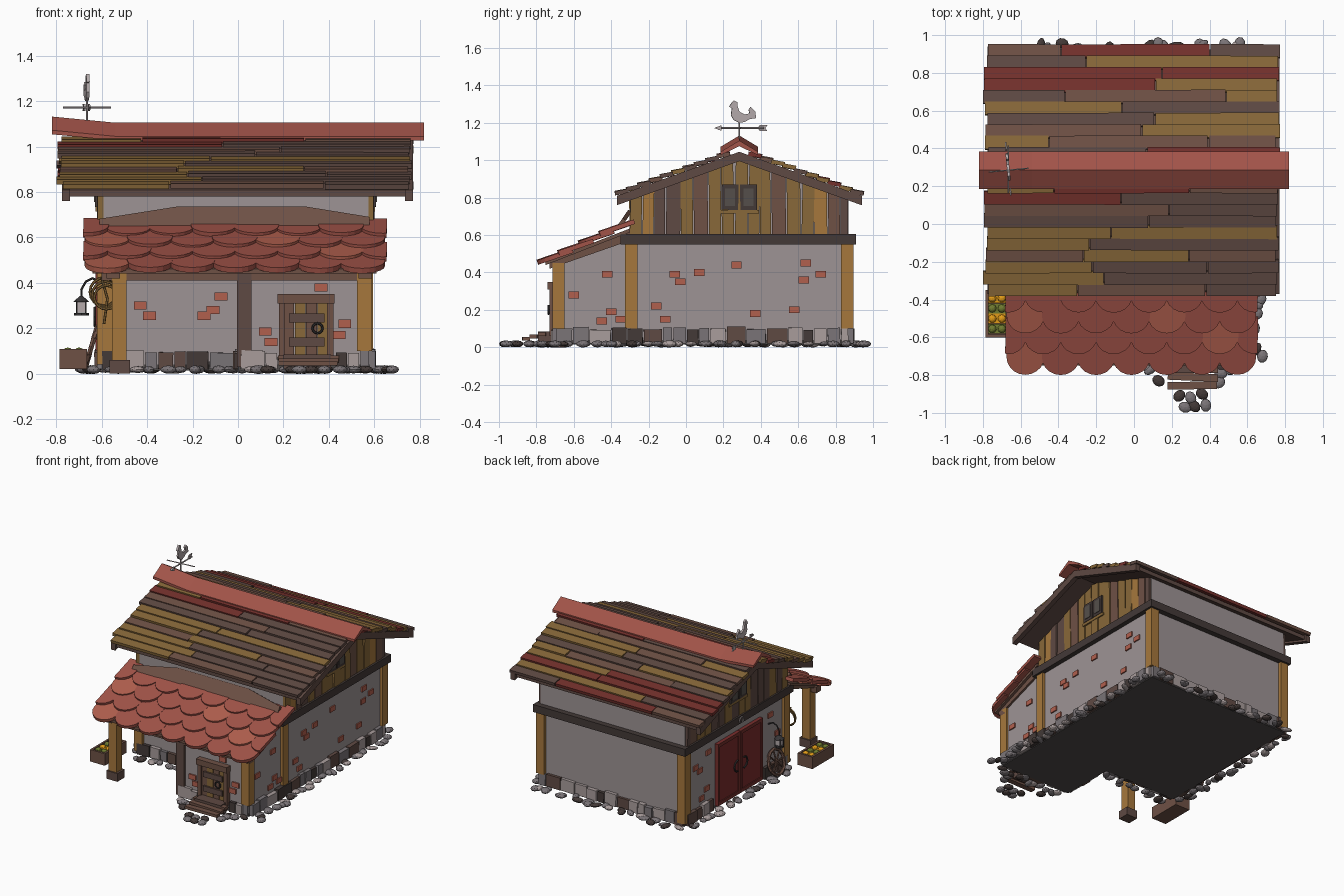
import bpy, bmesh, random
from math import sin, cos, pi, atan
from mathutils import Matrix, Vector, Euler

if "Cube" in bpy.data.objects:
    bpy.data.objects.remove(bpy.data.objects["Cube"])

random.seed(4)
R = random.uniform
COL = dict(wall='9C9293', tan='A5773F', ochre='87683C', brown='6E5247', umber='5F4B45', dark='453C3A',
           red='A0544A', maroon='743430', brick='B0604F', grey='7A7477', pale='A89C9B', iron='3A3839',
           soil='504C4B', metal='B4AAAB', yellow='E09A1E', green='6F7A34', door='7A3030', glass='55504C')
G = {}


def grp(part, col):
    return G.setdefault((part, col), bmesh.new())


def box(part, col, lo, hi, rot=(0, 0, 0)):
    lo, hi = Vector(lo), Vector(hi)
    M = Matrix.Translation((lo + hi) / 2) @ Euler(rot).to_matrix().to_4x4() @ Matrix.Diagonal((*(hi - lo), 1))
    bmesh.ops.create_cube(grp(part, col), size=1, matrix=M)


def loft(part, col, rings):
    bm = grp(part, col)
    vs = [[bm.verts.new(p) for p in r] for r in rings]
    n = len(vs[0])
    for a, b in zip(vs, vs[1:]):
        for i in range(n):
            bm.faces.new((a[i], a[(i + 1) % n], b[(i + 1) % n], b[i]))
    bm.faces.new(vs[0][::-1])
    bm.faces.new(vs[-1])


def prism(part, col, pts, axis, lo, hi, M=Matrix()):
    f = {'x': lambda p, t: (t, *p), 'y': lambda p, t: (p[0], t, p[1]), 'z': lambda p, t: (*p, t)}[axis]
    loft(part, col, [[M @ Vector(f(p, t)) for p in pts] for t in (lo, hi)])


def rod(part, col, pts, r, n=6):
    for a, b in zip(pts, pts[1:]):
        a, b = Vector(a), Vector(b)
        M = Matrix.Translation((a + b) / 2) @ (b - a).to_track_quat('Z', 'Y').to_matrix().to_4x4()
        bmesh.ops.create_cone(grp(part, col), cap_ends=True, segments=n, radius1=r, radius2=r,
                              depth=(b - a).length + r * .5, matrix=M)


def arc(c, r, a0=0, a1=2 * pi, plane='yz', n=16, lean=0):
    out = []
    for i in range(n + 1):
        a = a0 + (a1 - a0) * i / n
        u, v = r * cos(a), r * sin(a)
        out.append((c[0] + lean * v, c[1] + u, c[2] + v) if plane == 'yz' else (c[0] + u, c[1], c[2] + v))
    return out


def stone(part, col, c, s):
    M = Matrix.Translation(c) @ Matrix.Rotation(R(0, 3), 4, 'Z') @ Matrix.Diagonal((*s, 1))
    bmesh.ops.create_icosphere(grp(part, col), subdivisions=2, radius=1, matrix=M)


STONES = ['grey', 'pale', 'dark', 'umber']
Y0, SL = .285, .36                      # ridge position and roof slope
under = lambda y: 1.01 - SL * abs(y - Y0)

# Floor, main body, side room
prism('floor', 'soil', [(-.6, .88), (-.6, -.3), (0, -.3), (0, -.7), (.58, -.7), (.58, .88)], 'z', .015, .04)
prism('house_walls', 'wall', [(-.3, .03), (.87, .03), (.87, under(.87)), (Y0, 1.01), (-.3, under(-.3))], 'x', -.6, .575)
prism('room_walls', 'wall', [(-.695, .03), (-.29, .03), (-.29, .6), (-.695, .44)], 'x', .01, .575)

# Corner posts and beams
for x0, y0, z0, z1 in [(.525, -.715, .1, .45), (.53, -.325, .1, .56), (.53, .83, .1, .56), (-.62, .83, .04, .56),
                       (-.62, -.325, .04, .56), (-.555, -.715, .06, .46)]:
    box('post', 'tan', (x0, y0, z0), (x0 + .065, y0 + .065, z1))
box('room_post', 'umber', (-.005, -.715, .03), (.06, -.65, .45))
box('post_base', 'umber', (-.565, -.725, 0), (-.475, -.64, .06))
for x in (-.63, .55):
    box('side_beam', 'dark', (x, -.35, .55), (x + .06, .91, .605))
for y in (-.335, .855):
    box('cross_beam', 'dark', (-.63, y, .55), (.61, y + .055, .605))
for x in (-.58, .53):
    prism('porch_rafter', 'brown', [(-.73, .42), (-.3, .57), (-.3, .62), (-.73, .46)], 'x', x, x + .06)
box('porch_beam', 'brown', (-.6, -.715, .41), (.59, -.66, .455))

# Gable planks and shuttered windows on both ends
for xa, xb in ((-.615, -.595), (.57, .592)):
    y = -.3
    while y < .86:
        w = min(R(.06, .09), .87 - y)
        t, e = R(-.006, .006), R(0, .008)
        prism('gable_plank', random.choice(['tan', 'ochre', 'umber', 'brown', 'ochre']),
              [(y, .6), (y + w - .005, .6), (y + w - .005 + t, under(y + w)), (y + t, under(y))], 'x', xa - e, xb + e)
        y += w
    box('window_frame', 'ochre', (xa - .012, .175, .715), (xb + .012, .39, .735))
    for y in (.19, .29):
        box('shutter_frame', 'dark', (xa - .015, y, .735), (xb + .015, y + .09, .87), (R(-.04, .04), 0, 0))
        box('window_pane', 'glass', (xa - .019, y + .018, .755), (xb + .019, y + .072, .85))

# Main roof: deck, bargeboards, overlapping planks
def vband(d, top, th):
    return [(Y0 - d, top - SL * d), (Y0, top), (Y0 + d, top - SL * d),
            (Y0 + d, top - th - SL * d), (Y0, top - th), (Y0 - d, top - th - SL * d)]


prism('roof_deck', 'umber', vband(.64, 1.04, .03), 'x', -.75, .74)
for x in (-.775, .735):
    prism('bargeboard', 'umber', vband(.655, 1.045, .05), 'x', x, x + .035)
ang = atan(SL)
for s in (-1, 1):
    for i in range(10):
        d = .085 + i * .0605
        z = 1.05 - SL * d + .008
        cuts = [-.8 + R(0, .03)] + random.choice([[R(-.3, .3)], [R(-.5, -.2), R(.2, .5)], [R(-.2, .2)]]) + [.785 - R(0, .035)]
        for a, b in zip(cuts, cuts[1:]):
            c = random.choice(['brown', 'umber', 'umber', 'brown', 'ochre', 'maroon'])
            j = R(-.004, .004)
            box('roof_plank', c, (a, Y0 + s * d - .036, z - .011 + j), (b - .006, Y0 + s * d + .036, z + .011 + j),
                (-s * (ang - .16), 0, R(-.004, .004)))

# Ridge cap with lifted left end
loft('ridge_cap', 'red', [[(x, Y0 + u, p + v) for u, v in ((-.1, -.06), (0, 0), (.1, -.06), (.1, -.078), (0, -.03), (-.1, -.078))]
                          for x, p in ((-.82, 1.132), (-.54, 1.105), (.82, 1.105))])

# Porch roof: underlay, scalloped tiles, flashing board
prism('porch_deck', 'brown', [(-.75, .44), (-.3, .615), (-.3, .635), (-.75, .46)], 'x', -.64, .61)
for row in range(4):
    y = -.79 + row * .11
    M = Matrix.Translation((0, y, .44 + row * .051)) @ Matrix.Rotation(.33, 4, 'X')
    for k in range(7 + row % 2):
        cx = -.575 + .187 * k - .0935 * (row % 2)
        shape = [(cx - .1, .2), *[(cx - .1 * cos(pi * i / 10), .1 - .1 * sin(pi * i / 10)) for i in range(11)], (cx + .1, .2)]
        shape = [(max(-.68 - .0005 * i, min(.65 + .0005 * i, u)), v) for i, (u, v) in enumerate(shape)]
        prism('porch_tile', 'red' if R(0, 1) < .6 else 'brick' if R(0, 1) < .1 else 'red', shape, 'z', 0, .024,
              M @ Matrix.Translation((0, 0, R(0, .006))))
M = Matrix.Translation((0, -.365, .635)) @ Matrix.Rotation(-.6, 4, 'X')
prism('flashing_board', 'brown', [(-.61, 0), (.58, 0), (.58, .06), (.3, .115), (-.27, .115), (-.61, .05)], 'y', -.01, .012, M)

# Exposed bricks
for y, z in [(-.6, .28), (-.42, .39), (-.4, .19), (-.45, .14), (-.35, .15), (-.11, .15), (-.16, .22), (-.06, .39), (-.03, .35),
             (.07, .4), (.27, .44), (.37, .18), (.58, .2), (.63, .36), (.64, .45), (.72, .39)]:
    box('brick', 'brick', (.56, y - .028, z - .018), (.584, y + .028, z + .018))
for y, z in [(.75, .4), (.7, .36), (.62, .2), (.68, .15), (.6, .46), (-.12, .46), (-.2, .3)]:
    box('brick', 'brick', (-.609, y - .028, z - .018), (-.59, y + .028, z + .018))
for x, z, y in [(-.43, .3, -.3), (-.39, .255, -.3), (-.15, .255, -.3), (-.11, .28, -.3), (-.075, .34, -.3), (.12, .185, -.695),
                (.145, .14, -.695), (.365, .38, -.695), (.47, .22, -.695), (.445, .17, -.695)]:
    box('brick', 'brick', (x - .028, y - .01, z - .018), (x + .028, y + .01, z + .018))

# Plinth blocks and loose stones around the L-shaped outline
for a, b, n, skip in [((.58, .87), (-.6, .87), (0, 1), None), ((-.6, .87), (-.6, -.3), (-1, 0), (.35, .87)),
                      ((-.6, -.3), (0, -.3), (0, -1), None), ((.01, -.3), (.01, -.695), (-1, 0), None),
                      ((.01, -.695), (.58, -.695), (0, -1), (.16, .43)), ((.575, -.695), (.575, .87), (1, 0), None)]:
    a, b, n = Vector(a), Vector(b), Vector(n)
    L, u, t = (b - a).length, (b - a).normalized(), 0
    while t < L - .01:
        w = min(R(.05, .12), L - t)
        c = a + u * (t + w / 2)
        if not (skip and skip[0] < t + w / 2 < skip[1]):
            h = u * (w / 2 - .003)
            h = Vector((abs(h.x), abs(h.y))) + Vector((abs(n.x), abs(n.y))) * R(.018, .032)
            box('plinth_block', random.choice(STONES), (*(c - h), .02), (*(c + h), R(.09, .11)), (R(-.03, .03), R(-.03, .03), R(-.04, .04)))
        if n.x * 1 != -1 or a.x < 0:
            for q in range(2 if w > .08 else 1):
                p = a + u * (t + w * R(.2, .8)) + n * R(.03, .085)
                stone('loose_stone', random.choice(['grey', 'grey', 'dark', 'pale']), (*p, .018), (R(.025, .045), R(.02, .035), R(.013, .02)))
        t += w
for x, y in [(-.38, .955), (.13, .955), (.56, .955), (.32, -.965), (.27, -.97), (.24, -.91), (.3, -.92), (.36, -.9), (.38, -.96),
             (.13, -.83), (.45, -.84), (.46, -.79), (.68, -.7), (.67, -.4)]:
    stone('loose_stone', random.choice(['grey', 'dark']), (x, y, .018), (.035, .029, .018))

# Front door with frame, bands, ring and steps
for i in range(4):
    box('front_door_plank', ('brown', 'ochre')[i % 2], (.2 + i * .05, -.715, .07), (.247 + i * .05, -.69, .31))
for x in (.18, .392):
    box('front_door_jamb', 'brown', (x, -.73, .06), (x + .028, -.69, .32))
box('front_door_lintel', 'brown', (.175, -.74, .308), (.425, -.69, .35))
for z in (.12, .225):
    box('front_door_band', 'umber', (.225, -.728, z), (.38, -.7, z + .04))
rod('door_ring', 'iron', arc((.35, -.735, .2), .022, plane='xz', n=12), .005)
box('step', 'umber', (.2, -.79, .02), (.41, -.7, .085))
for i in range(3):
    box('step_board', 'brown', (.17 + R(0, .02), -.875 + i * .045, .035 + i * .012), (.43 + R(0, .02), -.835 + i * .045, .055 + i * .012), (0, 0, R(-.05, .05)))

# Double barn door on the left side
for y in (0, .262):
    box('barn_door', 'door', (-.62, y, .035), (-.59, y + .258, .49))
    for a in (0, .238):
        box('barn_door_stile', 'maroon', (-.627, y + a, .035), (-.6, y + a + .02, .49))
    for z in (.035, .465):
        box('barn_door_rail', 'maroon', (-.627, y, z), (-.6, y + .258, z + .025))
for s in (-1, 1):
    rod('barn_door_handle', 'iron', arc((-.63, .26 + s * .035, .25), .04, pi / 2 if s < 0 else -pi / 2, pi * 1.5 if s < 0 else pi / 2, n=8), .006)
rod('horseshoe', 'pale', arc((-.635, .26, .575), .022, -pi * .3, pi * 1.3, n=10), .005)

# Lantern on a bracket
lx, ly = -.69, -.1
rod('lantern_hook', 'iron', [(-.6, ly, .4), (-.64, ly, .42), (-.67, ly, .405), (lx, ly, .37), (lx, ly, .34)], .005)
box('lantern_glass', 'metal', (lx - .018, ly - .018, .27), (lx + .018, ly + .018, .315))
for z, h, r1, r2 in ((.262, .012, .033, .033), (.328, .026, .036, .008)):
    bmesh.ops.create_cone(grp('lantern_cap', 'iron'), cap_ends=True, segments=8, radius1=r1, radius2=r2, depth=h, matrix=Matrix.Translation((lx, ly, z)))
for sx in (-.02, .02):
    for sy in (-.02, .02):
        rod('lantern_bar', 'iron', [(lx + sx, ly + sy, .262), (lx + sx, ly + sy, .32)], .004)

# Rope coil on the corner post and spoked wheel leaning on the wall
for k in range(3):
    rod('rope_coil', 'ochre', arc((-.59 + .005 * k, -.345 - .01 * k, .36 - .012 * k), .062 - .005 * k, plane='xz'), .006)
rod('rope_coil', 'ochre', [(-.6, -.36, .42), (-.575, -.36, .33), (-.59, -.36, .22)], .006)
rod('wheel_rim', 'brown', arc((-.645, -.13, .12), .085, lean=.3), .012)
for a in range(4):
    rod('wheel_spoke', 'brown', [arc((-.645, -.13, .12), .085, a * pi / 4 + k, a * pi / 4 + k + 1, lean=.3)[0] for k in (0, pi)], .006)

# Produce crate
box('crate_floor', 'brown', (-.775, -.59, .02), (-.675, -.36, .075))
for lo, hi in [((-.785, -.6), (-.77, -.35)), ((-.68, -.6), (-.665, -.35)), ((-.785, -.6), (-.665, -.585)), ((-.785, -.365), (-.665, -.35))]:
    box('crate_side', 'brown', (*lo, .02), (*hi, .108))
for i, c in enumerate(['green', 'yellow', 'green', 'yellow']):
    y = -.581 + i * .054
    box('produce', c, (-.77, y, .07), (-.68, y + .052, .098))
    for x in (-.75, -.7):
        stone('produce', c, (x, y + .026, .097), (.022, .022, .018))

# Weathervane
vx, vy = -.665, Y0
rod('vane_pole', 'metal', [(vx, vy, 1.09), (vx, vy, 1.22)], .005)
rod('vane_cross', 'metal', [(vx - .105, vy - .01, 1.172), (vx + .105, vy + .01, 1.172)], .004)
rod('vane_arrow', 'metal', [(vx, vy - .12, 1.172), (vx, vy + .13, 1.172)], .005)
M = Matrix.Translation((vx, vy, 0)) @ Matrix.Rotation(.1, 4, 'Z')
prism('vane_arrow_tip', 'metal', [(-.135, 1.172), (-.095, 1.187), (-.095, 1.157)], 'x', -.004, .004, M)
prism('vane_arrow_tail', 'metal', [(.14, 1.172), (.15, 1.187), (.11, 1.187), (.1, 1.172), (.11, 1.157), (.15, 1.157)], 'x', -.004, .004, M)
prism('vane_rooster', 'metal', [(0, 1.2), (.03, 1.205), (.055, 1.22), (.09, 1.225), (.085, 1.26), (.06, 1.285), (.05, 1.27), (.055, 1.25),
                                (.03, 1.245), (0, 1.26), (-.01, 1.29), (-.01, 1.31), (-.03, 1.32), (-.043, 1.305), (-.055, 1.285),
                                (-.04, 1.28), (-.045, 1.24), (-.03, 1.215)], 'x', -.007, .007, M)

# Turn each collected group into a named object
lin = lambda h: (int(h, 16) / 255) ** 2.2
for (part, col), bm in G.items():
    bmesh.ops.recalc_face_normals(bm, faces=bm.faces)
    me = bpy.data.meshes.new(part)
    bm.to_mesh(me)
    bm.free()
    mat = bpy.data.materials.get(col) or bpy.data.materials.new(col)
    h = COL[col]
    mat.diffuse_color = (lin(h[:2]), lin(h[2:4]), lin(h[4:]), 1)
    mat.use_nodes = True
    mat.node_tree.nodes["Principled BSDF"].inputs["Base Color"].default_value = mat.diffuse_color
    me.materials.append(mat)
    bpy.context.collection.objects.link(bpy.data.objects.new(f'{part}_{col}', me))
